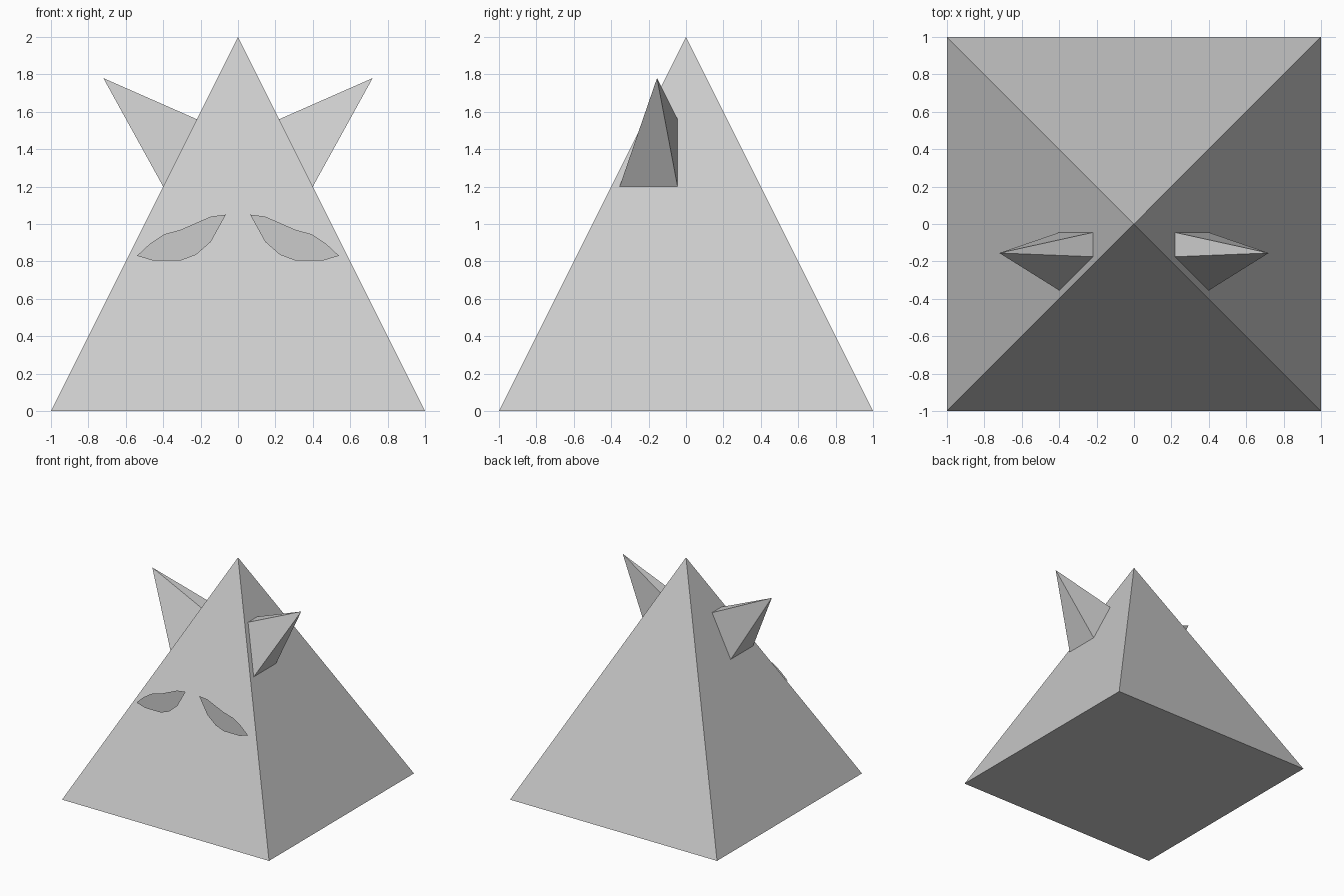
import bpy
import math

if "Cube" in bpy.data.objects:
    bpy.data.objects.remove(bpy.data.objects["Cube"])


def mirrored_mesh(name, verts, faces):
    """Make a mesh object mirrored across x = 0."""
    mesh = bpy.data.meshes.new(name)
    mesh.from_pydata(verts, [], faces)
    mesh.update()
    obj = bpy.data.objects.new(name, mesh)
    bpy.context.collection.objects.link(obj)
    mirror = obj.modifiers.new("mirror", 'MIRROR')
    mirror.use_axis[0] = True
    mirror.use_mirror_merge = False
    return obj


# Body: square pyramid
bpy.ops.mesh.primitive_cone_add(vertices=4, radius1=math.sqrt(2), radius2=0,
                                depth=2, location=(0, 0, 1),
                                rotation=(0, 0, math.pi / 4))
bpy.context.object.name = "body"
bpy.ops.object.transform_apply(rotation=True)

# Ears: four-sided spikes rising from a patch on each side face
patch = [(-0.355, 1.2), (-0.045, 1.2), (-0.045, 1.56), (-0.175, 1.56)]
ear = [(1 - z / 2, y, z) for y, z in patch] + [(0.72, -0.155, 1.78)]
mirrored_mesh("ears", ear, [(i, (i + 1) % 4, 4) for i in range(4)])

# Eyes: flat upright leaf shapes just in front of the front face
outline = [(0.065, 1.05), (0.145, 0.905), (0.225, 0.835), (0.305, 0.805),
           (0.455, 0.805), (0.54, 0.83), (0.47, 0.895), (0.395, 0.945),
           (0.305, 0.97), (0.225, 1.005), (0.145, 1.04)]
mirrored_mesh("eyes", [(x, -0.63, z) for x, z in outline],
              [tuple(range(len(outline)))])
